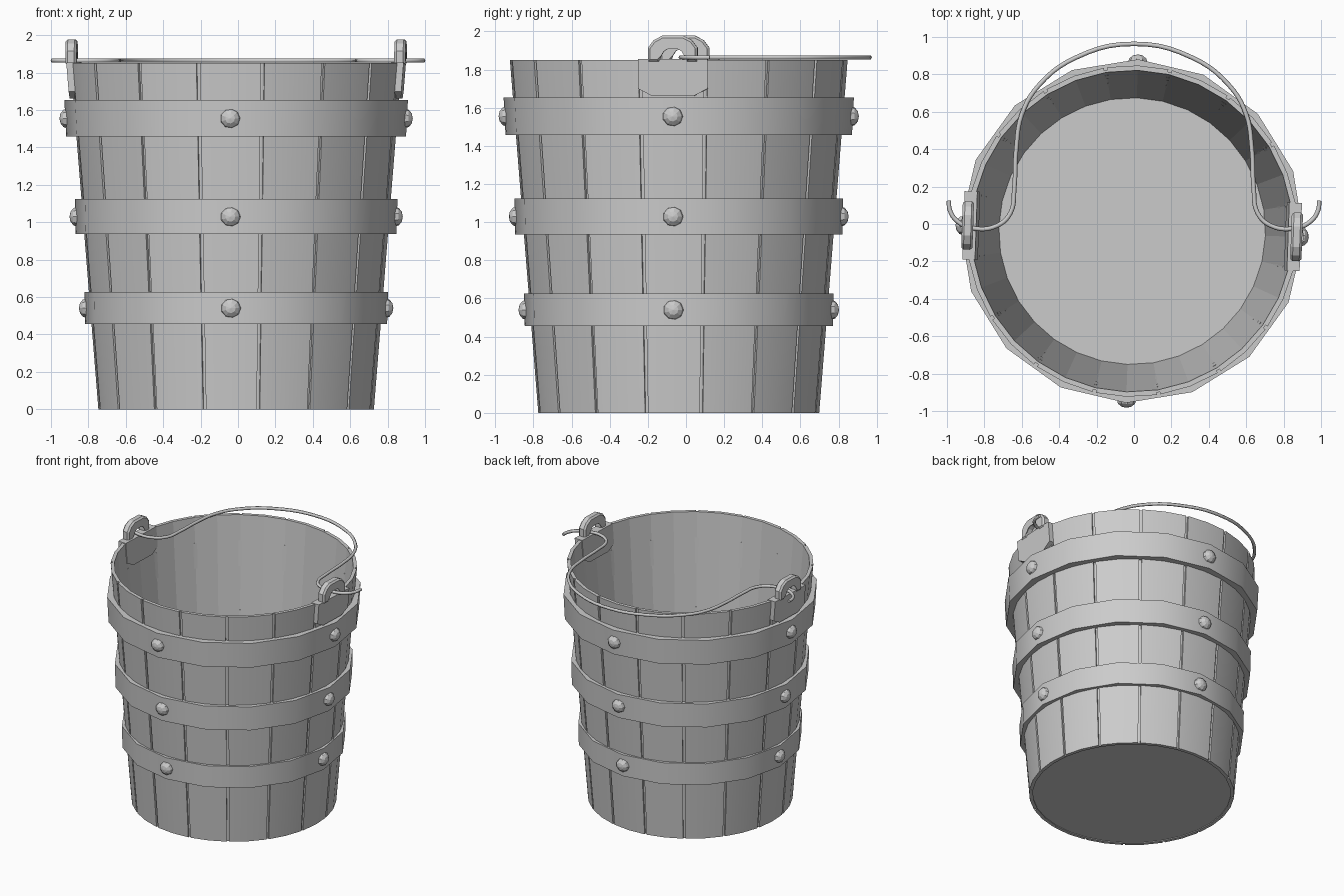
import bpy, bmesh
from math import sin, cos, pi, radians, degrees
from mathutils import Matrix, Vector

if "Cube" in bpy.data.objects:
    bpy.data.objects.remove(bpy.data.objects["Cube"])

N = 16                       # staves around the bucket
STEP = 2 * pi / N
H = 1.85
# whole bucket sits slightly off centre and is turned a little
PLACE = Matrix.Translation((-0.01, -0.038, 0)) @ Matrix.Rotation(radians(-2), 4, 'Z')


def wall(z):
    return 0.736 + (0.885 - 0.736) * z / H


def make(name, bm, place=True, smooth=None):
    bmesh.ops.recalc_face_normals(bm, faces=bm.faces)
    me = bpy.data.meshes.new(name)
    bm.to_mesh(me)
    bm.free()
    ob = bpy.data.objects.new(name, me)
    bpy.context.collection.objects.link(ob)
    if place:
        me.transform(PLACE)
    if smooth:
        bpy.context.view_layer.objects.active = ob
        ob.select_set(True)
        bpy.ops.object.shade_smooth_by_angle(angle=radians(smooth))
        ob.select_set(False)
    return ob


def lathe(bm, profile, n):
    """Revolve a closed (radius, z) profile around z."""
    rings = [[bm.verts.new((r * cos(2 * pi * i / n), r * sin(2 * pi * i / n), z))
              for r, z in profile] for i in range(n)]
    m = len(profile)
    for i in range(n):
        a, b = rings[i], rings[(i + 1) % n]
        for j in range(m):
            k = (j + 1) % m
            bm.faces.new((a[j], b[j], b[k], a[k]))


def prism(bm, outline, x0, x1, slope=0.0):
    """Extrude a (y, z) outline along x, leaning with the wall."""
    lo, hi = [[bm.verts.new((x + slope * (z - H), y, z)) for y, z in outline]
              for x in (x0, x1)]
    bm.faces.new(lo)
    bm.faces.new(hi)
    n = len(outline)
    for i in range(n):
        j = (i + 1) % n
        bm.faces.new((lo[i], lo[j], hi[j], hi[i]))


# inner lining, closing the grooves between staves
bm = bmesh.new()
lathe(bm, [(0.711, 0.0), (0.724, 0.0), (0.873, H), (0.86, H)], 2 * N)
make("bucket_lining", bm, smooth=8)

# floor
bm = bmesh.new()
bmesh.ops.create_cone(bm, cap_ends=True, segments=2 * N, radius1=0.713, radius2=0.713,
                      depth=0.02, matrix=Matrix.Translation((0, 0, 0.016)))
make("bucket_floor", bm)

# staves with narrow grooves between them
bm = bmesh.new()
gap = 0.011
for s in range(N):
    mid = s * STEP
    cols = []
    for a in (mid - STEP / 2 + gap, mid, mid + STEP / 2 - gap):
        cols.append([bm.verts.new((r * cos(a), r * sin(a), z)) for r, z in
                     ((0.722, 0), (0.737, 0), (0.886, H), (0.871, H))])
    for a, b in zip(cols, cols[1:]):
        for j in range(4):
            k = (j + 1) % 4
            bm.faces.new((a[j], b[j], b[k], a[k]))
    bm.faces.new(cols[0])
    bm.faces.new(cols[-1])
make("staves", bm, smooth=15)

# hoops and their rivets
hoops = [("lower", 0.455, 0.626, 0.812, 0.808), ("middle", 0.936, 1.123, 0.863, 0.858),
         ("upper", 1.457, 1.653, 0.919, 0.909)]
for label, z0, z1, top_r, bot_r in hoops:
    bm = bmesh.new()
    lathe(bm, [(wall(z0) - 0.01, z0), (bot_r, z0), (top_r, z1), (wall(z1) - 0.01, z1)], N)
    make(label + "_hoop", bm, smooth=30)

    bm = bmesh.new()
    for q in range(4):
        m = (Matrix.Rotation(q * pi / 2, 4, 'Z')
             @ Matrix.Translation(((top_r + bot_r) / 2 - 0.012, 0, (z0 + z1) / 2))
             @ Matrix.Rotation(pi / 2, 4, 'Y') @ Matrix.Diagonal((1, 1, 0.8, 1)))
        bmesh.ops.create_uvsphere(bm, u_segments=9, v_segments=6, radius=0.054, matrix=m)
    make(label + "_rivets", bm)

# ears: a plate clamped over the wall with a loop on top
plate = [(-0.182, H + 0.005), (-0.182, 1.70), (-0.11, 1.662), (0.11, 1.662),
         (0.182, 1.70), (0.182, H + 0.005)]
for label, turn in (("right", 0), ("left", pi)):
    rot = Matrix.Rotation(turn, 4, 'Z')
    bm = bmesh.new()
    prism(bm, plate, 0.834, 0.902, 0.08)
    bmesh.ops.transform(bm, matrix=rot, verts=bm.verts)
    make(label + "_ear_plate", bm)

    bm = bmesh.new()
    outer = [(-0.13, 1.84), (-0.13, 1.915), (-0.1, 1.955), (-0.055, 1.978),
             (0.055, 1.978), (0.1, 1.955), (0.13, 1.915), (0.13, 1.84)]
    inner = [(-0.07, 1.84), (-0.07, 1.88), (-0.055, 1.905), (-0.03, 1.92),
             (0.03, 1.92), (0.055, 1.905), (0.07, 1.88), (0.07, 1.84)]
    prism(bm, outer + inner[::-1], 0.85, 0.91)
    bmesh.ops.bevel(bm, geom=[e for e in bm.edges if e.calc_length() < 0.2
                              and len(e.link_faces) == 2
                              and any(len(f.verts) > 4 for f in e.link_faces)],
                    offset=0.012, segments=1, affect='EDGES')
    bmesh.ops.transform(bm, matrix=rot, verts=bm.verts)
    make(label + "_ear_loop", bm)

# wire handle lying level across the rim, mirrored from one half
half = [(0.99, 0.125), (0.985, 0.075), (0.945, 0.015), (0.86, -0.023), (0.73, -0.008),
        (0.66, 0.06), (0.64, 0.19), (0.63, 0.40), (0.60, 0.585), (0.51, 0.74),
        (0.31, 0.89)]
path = half + [(0, 0.963)] + [(-x, y) for x, y in half[::-1]]
cu = bpy.data.curves.new("wire_handle", 'CURVE')
cu.dimensions = '3D'
cu.bevel_depth = 0.012
cu.bevel_resolution = 1
cu.resolution_u = 5
cu.use_fill_caps = True
sp = cu.splines.new('BEZIER')
sp.bezier_points.add(len(path) - 1)
for p, (x, y) in zip(sp.bezier_points, path):
    p.co = (x, y, 1.864)
    p.handle_left_type = p.handle_right_type = 'AUTO'
ob = bpy.data.objects.new("wire_handle", cu)
bpy.context.collection.objects.link(ob)
